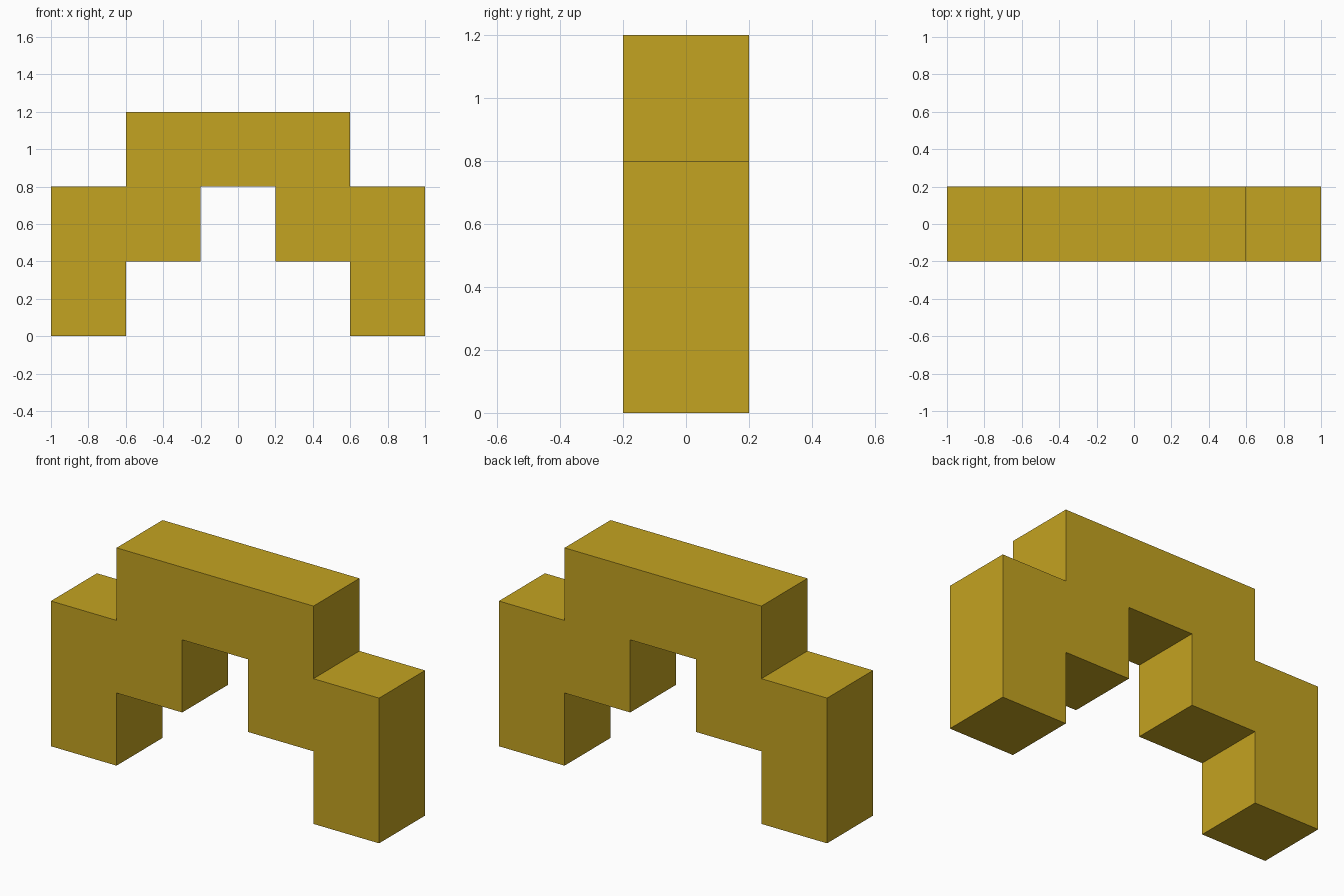
import bpy
import bmesh

if "Cube" in bpy.data.objects:
    bpy.data.objects.remove(bpy.data.objects["Cube"])

# Single mustard-yellow colour
mustard = bpy.data.materials.new("mustard_yellow")
mustard.diffuse_color = (0.552, 0.366, 0.015, 1.0)
mustard.use_nodes = True
mustard.node_tree.nodes["Principled BSDF"].inputs["Base Color"].default_value = mustard.diffuse_color

HALF_DEPTH = 0.2

# Right half of the stepped arch outline, from inner top down and around to outer top
right = [(0.2, 0.8), (0.2, 0.4), (0.6, 0.4), (0.6, 0.0),
         (1.0, 0.0), (1.0, 0.8), (0.6, 0.8), (0.6, 1.2)]
outline = right + [(-x, z) for x, z in reversed(right)]

# Stepped arch: fill the outline and extrude it front to back
bm = bmesh.new()
face = bm.faces.new([bm.verts.new((x, -HALF_DEPTH, z)) for x, z in outline])
ext = bmesh.ops.extrude_face_region(bm, geom=[face], use_keep_orig=True)
verts = [g for g in ext["geom"] if isinstance(g, bmesh.types.BMVert)]
bmesh.ops.translate(bm, verts=verts, vec=(0, 2 * HALF_DEPTH, 0))
bmesh.ops.recalc_face_normals(bm, faces=bm.faces[:])

mesh = bpy.data.meshes.new("stepped_arch")
bm.to_mesh(mesh)
bm.free()
mesh.materials.append(mustard)
arch = bpy.data.objects.new("stepped_arch", mesh)
bpy.context.collection.objects.link(arch)
